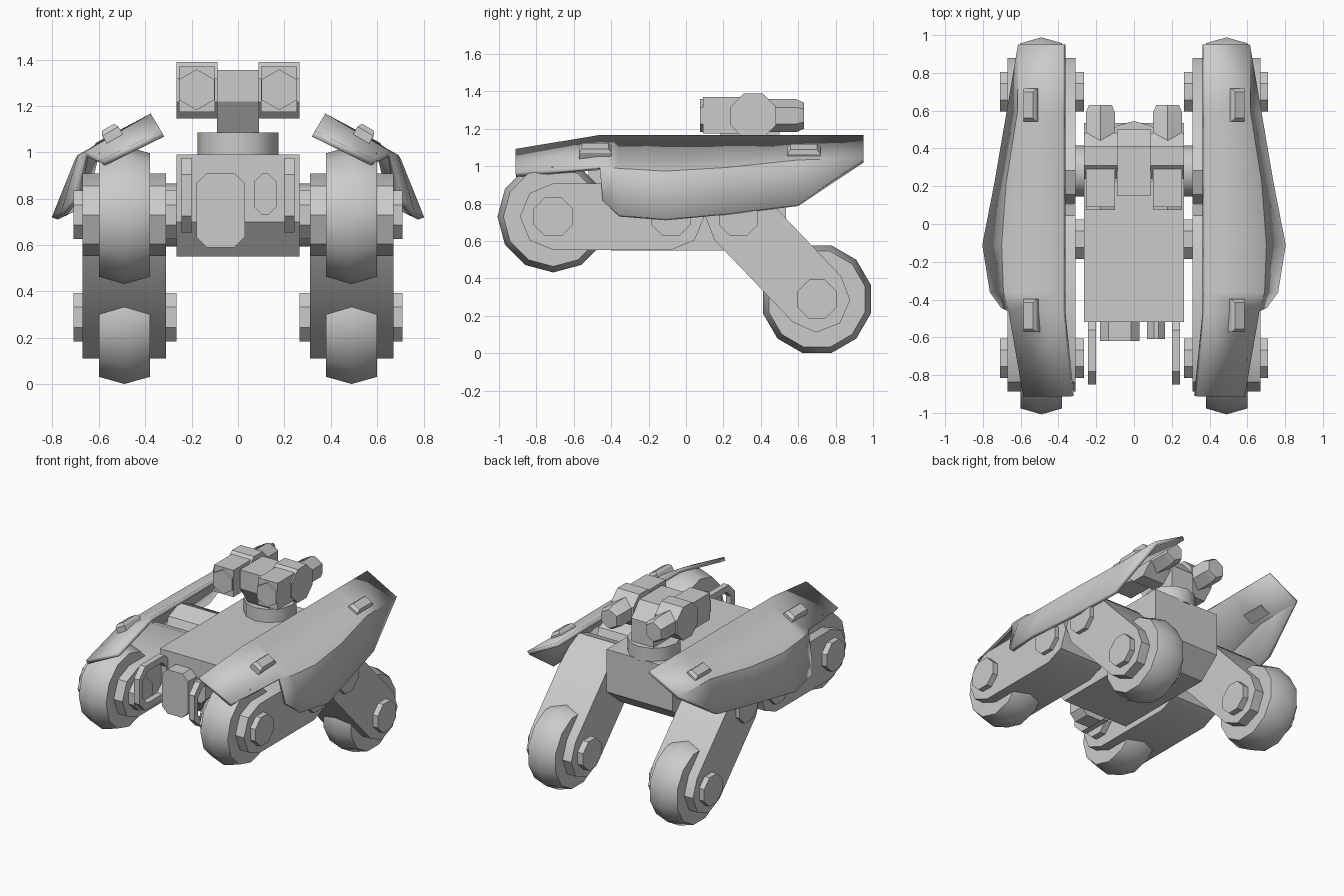
import bpy, bmesh, math
from mathutils import Matrix, Vector

if "Cube" in bpy.data.objects:
    bpy.data.objects.remove(bpy.data.objects["Cube"])

grey = bpy.data.materials.new("plain_grey")
grey.diffuse_color = (0.6, 0.6, 0.6, 1)
grey.use_nodes = True
grey.node_tree.nodes["Principled BSDF"].inputs["Base Color"].default_value = grey.diffuse_color


def finish(name, bm, mirror=False, thick=0.0, smooth=True):
    bmesh.ops.recalc_face_normals(bm, faces=bm.faces)
    me = bpy.data.meshes.new(name)
    bm.to_mesh(me)
    bm.free()
    ob = bpy.data.objects.new(name, me)
    bpy.context.collection.objects.link(ob)
    me.materials.append(grey)
    if smooth:
        bpy.ops.object.select_all(action='DESELECT')
        ob.select_set(True)
        bpy.context.view_layer.objects.active = ob
        bpy.ops.object.shade_smooth_by_angle(angle=math.radians(32))
    if thick:
        m = ob.modifiers.new("thickness", 'SOLIDIFY')
        m.thickness = thick
        m.offset = 0
    if mirror:
        m = ob.modifiers.new("mirror", 'MIRROR')
        m.use_mirror_merge = False
    return ob


def loft(name, rings, closed=False, **kw):
    """Skin equal-length point rings; cap the ends, or join last to first."""
    bm = bmesh.new()
    vs = [[bm.verts.new(p) for p in r] for r in rings]
    n = len(vs[0])
    pairs = list(zip(vs, vs[1:])) + ([(vs[-1], vs[0])] if closed else [])
    for a, b in pairs:
        for i in range(n):
            j = (i + 1) % n
            bm.faces.new((a[i], a[j], b[j], b[i]))
    if not closed:
        bm.faces.new(vs[0])
        bm.faces.new(vs[-1])
    return finish(name, bm, **kw)


def ngon(r, n, c=(0, 0), turn=0.0):
    return [(c[0] + r * math.cos(turn + math.tau * i / n),
             c[1] + r * math.sin(turn + math.tau * i / n)) for i in range(n)]


def along_x(prof, x):
    return [(x, u, v) for u, v in prof]


def along_y(prof, y):
    return [(u, y, v) for u, v in prof]


def prism_x(name, prof, x0, x1, **kw):
    return loft(name, [along_x(prof, x0), along_x(prof, x1)], **kw)


def prism_y(name, prof, y0, y1, **kw):
    return loft(name, [along_y(prof, y0), along_y(prof, y1)], **kw)


def chamfered(u0, u1, v0, v1, c):
    return [(u0 + c, v0), (u1 - c, v0), (u1, v0 + c), (u1, v1 - c),
            (u1 - c, v1), (u0 + c, v1), (u0, v1 - c), (u0, v0 + c)]


def box(name, x0, x1, y0, y1, z0, z1, **kw):
    return prism_x(name, [(y0, z0), (y1, z0), (y1, z1), (y0, z1)], x0, x1, **kw)


# Hull, with a sloped lower nose
prism_x("hull", [(-0.52, 0.70), (-0.40, 0.55), (0.38, 0.55), (0.535, 0.68),
                 (0.535, 0.99), (-0.52, 0.99)], -0.265, 0.265)

# Legs: beam with octagonal ends, tyre, axle and pivot
T8 = math.pi / 8


def leg(name, wheel, pivot, turn):
    d = Vector(pivot) - Vector(wheel)
    a = math.atan2(d.y, d.x)
    prof = []
    for c, base in ((pivot, a - math.pi / 2), (wheel, a + math.pi / 2)):
        for i in range(5):
            t = base + i * math.pi / 4
            prof.append((c[0] + 0.178 * math.cos(t), c[1] + 0.178 * math.sin(t)))
    prism_x(name + "_leg", prof, 0.31, 0.67, mirror=True)
    rings = [along_x(ngon(r, 12, wheel, turn), x)
             for x, r in ((0.38, 0.266), (0.49, 0.298), (0.6, 0.266))]
    loft(name + "_tyre", rings, mirror=True)
    prism_x(name + "_axle", ngon(0.113, 8, wheel, T8), 0.265, 0.71, mirror=True)
    prism_x(name + "_pivot", ngon(0.113, 8, pivot, T8), 0.2, 0.70, mirror=True)


leg("front", (-0.71, 0.73), (-0.08, 0.73), 0)
leg("rear", (0.70, 0.289), (0.28, 0.73), math.pi / 12)
prism_x("pivot_collar", ngon(0.135, 12, (0.28, 0.73)), 0.2, 0.35, mirror=True)

# Nose fittings
prism_y("nose_block", chamfered(-0.18, 0.03, 0.59, 0.91, 0.045), -0.62, -0.5)
prism_y("nose_lamp", chamfered(0.07, 0.165, 0.73, 0.91, 0.035), -0.61, -0.5)

# Guard loops in front of the nose
outer = chamfered(-0.85, -0.49, 0.655, 0.975, 0.07)
inner = chamfered(-0.805, -0.535, 0.70, 0.93, 0.05)
loft("nose_guard", [along_x(outer, 0.2), along_x(outer, 0.243),
                    along_x(inner, 0.243), along_x(inner, 0.2)],
     closed=True, mirror=True)

# Turret ring and neck
base = ngon(0.175, 12, (0, 0.37), math.pi / 2)
loft("turret_ring", [[(x, y, z) for x, y in base] for z in (0.98, 1.085)])
prism_x("turret_neck", [(0.25, 1.07), (0.50, 1.07), (0.50, 1.25), (0.41, 1.355),
                        (0.15, 1.355), (0.15, 1.22)], -0.09, 0.09)

# Twin pods: octagonal housing, front box and hexagonal barrel
prism_x("pod_housing", ngon(0.131, 8, (0.36, 1.268), T8), 0.088, 0.265, mirror=True)
box("pod_front", 0.10, 0.255, 0.09, 0.31, 1.175, 1.37, mirror=True)
loft("pod_barrel", [along_y(ngon(r, 6, (0.178, 1.27), math.pi / 2), y)
                    for y, r in ((0.075, 0.088), (0.59, 0.088), (0.63, 0.07))],
     mirror=True)

# Side armour: tilted top plate with a bulging skirt
inner_edge = [(0.37, 0.95, 1.155), (0.37, 0.6, 1.155), (0.37, 0.22, 1.155),
              (0.37, -0.11, 1.155), (0.37, -0.36, 1.155), (0.37, -0.46, 1.155),
              (0.325, -0.91, 1.08)]
outer_edge = [(0.605, 0.95, 1.03), (0.605, 0.6, 1.025), (0.665, 0.22, 0.985),
              (0.69, -0.11, 0.965), (0.68, -0.36, 0.98), (0.655, -0.46, 0.99),
              (0.58, -0.91, 0.955)]
skirt_edge = [(0.66, 0.6, 0.79), (0.725, 0.22, 0.745), (0.79, -0.11, 0.715),
              (0.75, -0.36, 0.735), (0.69, -0.44, 0.81)]
bm = bmesh.new()
a, b, c = ([bm.verts.new(p) for p in e] for e in (inner_edge, outer_edge, skirt_edge))
for i in range(6):
    bm.faces.new((a[i], a[i + 1], b[i + 1], b[i]))
bm.faces.new((b[0], b[1], c[0]))
for i in range(4):
    bm.faces.new((b[i + 1], b[i + 2], c[i + 1], c[i]))
finish("side_armour", bm, mirror=True, thick=0.028)

# Tapered tabs on the armour plates
tilt = Matrix.Rotation(math.atan(0.58), 4, 'Y')
for tag, y, z in (("rear", 0.63, 1.06), ("front", -0.485, 1.065)):
    mat = Matrix.Translation((0.535, y, z)) @ tilt
    rings = [[mat @ Vector((sx * w, sy * l, h)) for sx, sy in
              ((-1, -1), (1, -1), (1, 1), (-1, 1))]
             for w, l, h in ((0.04, 0.088, -0.02), (0.04, 0.088, 0.03),
                             (0.03, 0.07, 0.05))]
    loft("armour_tab_" + tag, rings, mirror=True, smooth=False)
